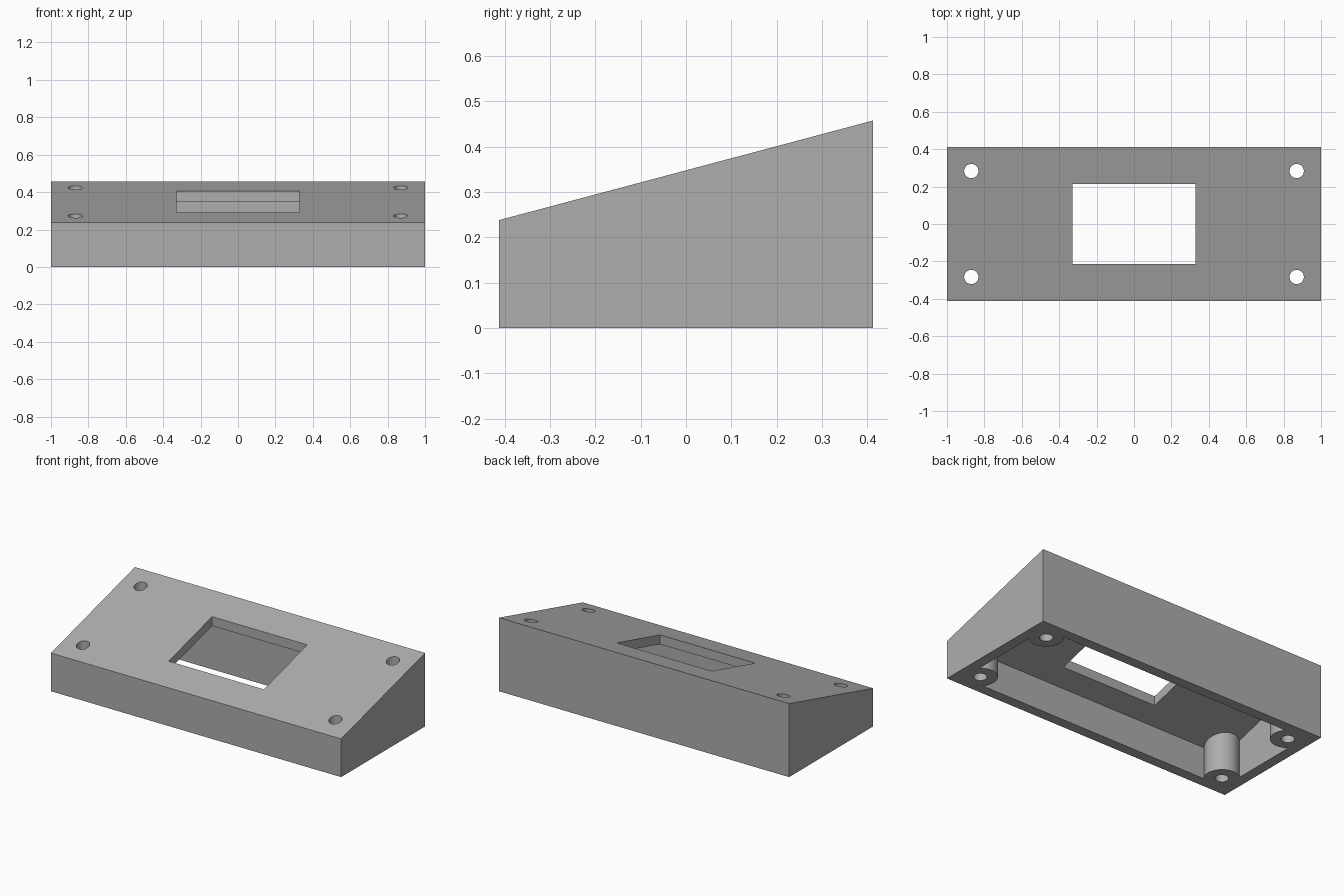
import bpy
import bmesh
import math

if "Cube" in bpy.data.objects:
    bpy.data.objects.remove(bpy.data.objects["Cube"])

HALF_X, HALF_Y = 1.0, 0.413
FRONT_Z, BACK_Z = 0.238, 0.458
WALL, ROOF = 0.064, 0.058
HOLE_X, HOLE_Y = 0.87, 0.283

grey = bpy.data.materials.new("plain grey")
grey.use_nodes = True
colour = (0.42, 0.42, 0.42, 1)
grey.diffuse_color = colour
grey.node_tree.nodes["Principled BSDF"].inputs["Base Color"].default_value = colour


def roof_z(y):
    return FRONT_Z + (BACK_Z - FRONT_Z) * (y + HALF_Y) / (2 * HALF_Y)


def finish(name, bm):
    bmesh.ops.recalc_face_normals(bm, faces=bm.faces)
    mesh = bpy.data.meshes.new(name)
    bm.to_mesh(mesh)
    bm.free()
    mesh.materials.append(grey)
    obj = bpy.data.objects.new(name, mesh)
    bpy.context.collection.objects.link(obj)
    return obj


def wedge(name, half_x, half_y, bottom, drop):
    """Block whose top follows the sloping roof, lowered by drop."""
    bm = bmesh.new()
    bmesh.ops.create_cube(bm, size=2)
    for v in bm.verts:
        top = v.co.z > 0
        v.co.x *= half_x
        v.co.y *= half_y
        v.co.z = roof_z(v.co.y) - drop if top else bottom
    return finish(name, bm)


def four_posts(name, radius, bottom, top_offset):
    """Four upright cylinders with tops parallel to the roof."""
    bm = bmesh.new()
    for sx in (-1, 1):
        for sy in (-1, 1):
            made = bmesh.ops.create_cone(bm, cap_ends=True, segments=48,
                                         radius1=radius, radius2=radius, depth=1)
            for v in made["verts"]:
                top = v.co.z > 0
                v.co.x += sx * HOLE_X
                v.co.y += sy * HOLE_Y
                v.co.z = roof_z(v.co.y) + top_offset if top else bottom
    return finish(name, bm)


def combine(target, tool, operation):
    mod = target.modifiers.new(tool.name, "BOOLEAN")
    mod.operation = operation
    mod.solver = "EXACT"
    mod.object = tool
    bpy.context.view_layer.objects.active = target
    bpy.ops.object.modifier_apply(modifier=mod.name)
    bpy.data.objects.remove(tool)


# Sloped housing, hollow from below
housing = wedge("sloped_housing", HALF_X, HALF_Y, 0, 0)
cavity = wedge("cavity_cutter", HALF_X - WALL, HALF_Y - WALL, -0.1, ROOF)

# Screw posts are left standing in the cavity
combine(cavity, four_posts("screw_posts", 0.098, -0.2, 0.1), "DIFFERENCE")
combine(housing, cavity, "DIFFERENCE")

# Display window and screw holes through the roof
window = wedge("window_cutter", 0.328, 0.214, -0.1, -0.1)
combine(housing, window, "DIFFERENCE")
combine(housing, four_posts("screw_holes", 0.038, -0.1, 0.1), "DIFFERENCE")

# Smooth round walls, sharp corners
bpy.ops.object.select_all(action="DESELECT")
housing.select_set(True)
bpy.context.view_layer.objects.active = housing
bpy.ops.object.shade_smooth_by_angle(angle=math.radians(30))
